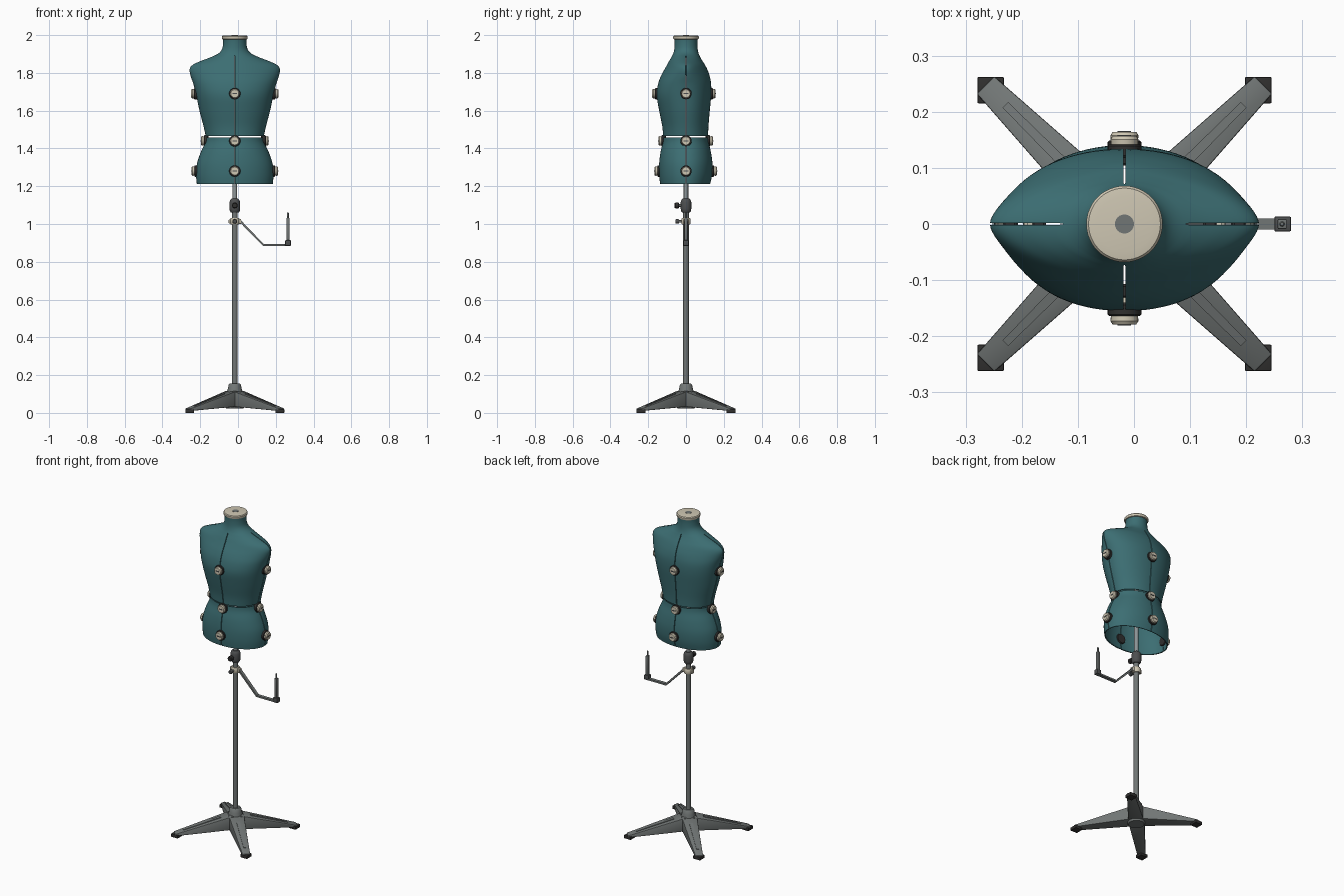
import bpy, bmesh, math
from mathutils import Vector, Matrix

if "Cube" in bpy.data.objects:
    bpy.data.objects.remove(bpy.data.objects["Cube"])

CX = -0.017  # the stand axis sits slightly left of centre


def material(name, rgb):
    m = bpy.data.materials.new(name)
    m.diffuse_color = (*rgb, 1)
    m.use_nodes = True
    m.node_tree.nodes["Principled BSDF"].inputs["Base Color"].default_value = m.diffuse_color
    return m


TEAL = material("teal fabric", (0.045, 0.155, 0.17))
CREAM = material("cream plastic", (0.62, 0.57, 0.45))
GREY = material("grey metal", (0.165, 0.18, 0.177))
LIGHT = material("light metal", (0.27, 0.30, 0.31))
DARK = material("dark grey plastic", (0.075, 0.078, 0.08))
BLACK = material("black rubber", (0.03, 0.029, 0.028))


def finish(name, verts, faces, mat, solid=0, bevel=0, fix=True):
    me = bpy.data.meshes.new(name)
    me.from_pydata([tuple(v) for v in verts], [], faces)
    if fix:
        bm = bmesh.new()
        bm.from_mesh(me)
        bmesh.ops.recalc_face_normals(bm, faces=bm.faces)
        bm.to_mesh(me)
        bm.free()
    me.materials.append(mat)
    ob = bpy.data.objects.new(name, me)
    bpy.context.collection.objects.link(ob)
    bpy.ops.object.select_all(action='DESELECT')
    ob.select_set(True)
    bpy.context.view_layer.objects.active = ob
    if solid:
        mod = ob.modifiers.new("thickness", 'SOLIDIFY')
        mod.thickness, mod.offset = solid, -1
        bpy.ops.object.modifier_apply(modifier=mod.name)
    if bevel:
        mod = ob.modifiers.new("soft edges", 'BEVEL')
        mod.width, mod.segments = bevel, 2
        bpy.ops.object.modifier_apply(modifier=mod.name)
    bpy.ops.object.shade_smooth_by_angle(angle=math.radians(35))
    return ob


def lathe(name, profile, mat, origin=(0, 0, 0), axis=(0, 0, 1), seg=32):
    """Closed solid turned from (radius, height) pairs, capped at both ends."""
    rot = Vector((0, 0, 1)).rotation_difference(Vector(axis)).to_matrix()
    verts = [rot @ Vector((r * math.cos(2 * math.pi * i / seg),
                           r * math.sin(2 * math.pi * i / seg), h)) + Vector(origin)
             for r, h in profile for i in range(seg)]
    n = len(profile)
    faces = [(k * seg + i, k * seg + (i + 1) % seg, (k + 1) * seg + (i + 1) % seg, (k + 1) * seg + i)
             for k in range(n - 1) for i in range(seg)]
    faces += [tuple(range(seg)), tuple(range((n - 1) * seg, n * seg))]
    return finish(name, verts, faces, mat)


HEXA = [(0, 1, 2, 3), (4, 5, 6, 7), (0, 1, 5, 4), (1, 2, 6, 5), (2, 3, 7, 6), (3, 0, 4, 7)]


def box(name, c, size, mat, bevel=0):
    verts = [Vector(c) + Vector((sx * size[0], sy * size[1], sz * size[2])) / 2
             for sz in (-1, 1) for sx, sy in ((-1, -1), (1, -1), (1, 1), (-1, 1))]
    return finish(name, verts, HEXA, mat, bevel=bevel)


def taper(name, a, b, angle, mat, bevel=0):
    """Bar along a direction; each end is (radius, half width, bottom, top)."""
    rot = Matrix.Rotation(angle, 3, 'Z')
    verts = [rot @ Vector((r, s * w, z)) + Vector((CX, 0, 0))
             for r, w, lo, hi in (a, b) for s, z in ((-1, lo), (1, lo), (1, hi), (-1, hi))]
    return finish(name, verts, HEXA, mat, bevel=bevel)


# ---- torso shell: rows of (z, half width, front depth, back depth, roundness)
LOWER = [(1.212, .201, .137, .128, 2.0), (1.26, .205, .142, .138, 2.0), (1.32, .200, .142, .140, 2.0),
         (1.38, .180, .135, .132, 2.0), (1.43, .157, .123, .120, 2.0), (1.459, .152, .120, .116, 2.0)]
UPPER = [(1.466, .154, .121, .117, 2.0), (1.52, .166, .126, .119, 2.0), (1.60, .187, .142, .126, 2.05),
         (1.68, .204, .155, .133, 2.1), (1.74, .219, .148, .133, 2.0), (1.785, .234, .132, .125, 1.75),
         (1.82, .239, .113, .112, 1.6), (1.843, .222, .100, .100, 1.6), (1.862, .182, .090, .088, 1.65),
         (1.882, .130, .078, .076, 1.8), (1.902, .088, .068, .067, 2.0), (1.925, .068, .062, .062, 2.0),
         (1.955, .062, .060, .060, 2.0), (1.982, .062, .061, .061, 2.0)]


def smooth_rows(rows, steps=4):
    out = []
    for i in range(len(rows) - 1):
        p = [rows[max(i - 1, 0)], rows[i], rows[i + 1], rows[min(i + 2, len(rows) - 1)]]
        for s in range(steps):
            t = s / steps
            out.append([0.5 * (2 * b + (c - a) * t + (2 * a - 5 * b + 4 * c - d) * t * t
                               + (3 * b - a - 3 * c + d) * t ** 3) for a, b, c, d in zip(*p)])
    return out + [rows[-1]]


def panel(name, rows, sx, sy, n=20):
    rows = smooth_rows(rows)
    verts, faces = [], []
    for z, hx, front, back, power in rows:
        gap = 0.002 if z < 1.89 else 0
        hy = front if sy < 0 else back
        for j in range(n + 1):
            t = math.pi / 2 * j / n
            c, s = max(math.cos(t), 0) ** (2 / power), math.sin(t) ** (2 / power)
            verts.append((CX + sx * (gap + (hx - gap) * c), sy * (gap + (hy - gap) * s), z))
    for k in range(len(rows) - 1):
        for j in range(n):
            a = k * (n + 1) + j
            f = (a, a + 1, a + n + 2, a + n + 1)
            faces.append(f if sx * sy > 0 else f[::-1])
    finish(name, verts, faces, TEAL, solid=0.006, fix=False)


for sx, side in ((-1, "left"), (1, "right")):
    for sy, face in ((-1, "front"), (1, "back")):
        panel(f"hip_panel_{face}_{side}", LOWER, sx, sy)
        panel(f"chest_panel_{face}_{side}", UPPER, sx, sy)

# ---- adjuster dials over the four vertical seams
for z, hx, front, back in ((1.69, .206, .154, .132), (1.44, .154, .121, .118), (1.28, .204, .142, .139)):
    for d, dist in (((-1, 0), hx), ((1, 0), hx), ((0, -1), front), ((0, 1), back)):
        axis = Vector((*d, 0))
        o = Vector((CX, 0, z)) + axis * dist
        lathe("dial_wheel", [(.027, -.014), (.030, -.010), (.030, .007), (.027, .010)], BLACK, o, axis, 24)
        lathe("dial_cap", [(.024, .008), (.025, .019), (.021, .025)], CREAM, o, axis, 24)
        size = (.004, .024, .006) if d[0] else (.024, .004, .006)
        box("dial_slot", o + axis * .0245, size, DARK)

# ---- neck cap and centre pole
lathe("neck_cap", [(.060, 1.976), (.066, 1.979), (.068, 1.984), (.068, 1.992), (.064, 1.997), (.050, 1.999)],
      CREAM, (CX, 0, 0), seg=48)
lathe("upper_rod", [(.012, 1.10), (.012, 1.975)], LIGHT, (CX, 0, 0), seg=24)
lathe("rod_tip", [(.017, 1.97), (.017, 2.0)], GREY, (CX, 0, 0), seg=24)
lathe("lower_pole", [(.015, .10), (.015, 1.08)], GREY, (CX, 0, 0), seg=24)

# ---- height clamp with knob
lathe("height_clamp", [(.020, 1.06), (.026, 1.068), (.028, 1.08), (.028, 1.115), (.024, 1.128), (.017, 1.134)],
      DARK, (CX, 0, 0))
lathe("clamp_screw", [(.007, .02), (.007, .04)], GREY, (CX, 0, 1.098), (0, -1, 0), 16)
lathe("clamp_knob", [(.012, .036), (.015, .040), (.015, .056), (.012, .060)], BLACK, (CX, 0, 1.098), (0, -1, 0), 16)

# ---- hem marker: collar, bent arm and upright
lathe("marker_collar", [(.022, .998), (.025, 1.003), (.025, 1.026), (.022, 1.031)], CREAM, (CX, 0, 0))
box("collar_lug", (CX + .022, 0, 1.014), (.024, .024, .026), CREAM, .003)
box("collar_back_lug", (CX - .024, 0, 1.014), (.016, .02, .022), CREAM, .003)
lathe("collar_screw", [(.006, .02), (.006, .042)], GREY, (CX, 0, 1.014), (0, -1, 0), 16)
lathe("collar_knob", [(.011, .038), (.012, .042), (.012, .052), (.010, .056)], DARK, (CX, 0, 1.014), (0, -1, 0), 16)
path = [(.012, 1.015), (.134, .889), (.275, .889)]
arm_v, arm_f = [], []
for (x, z), (nx, nz) in zip(path, ((.004, .004), (.002, .005), (0, .005))):
    arm_v += [(x - nx, -.010, z - nz), (x - nx, .010, z - nz), (x + nx, .010, z + nz), (x + nx, -.010, z + nz)]
for k in (0, 4):
    arm_f += [(k + i, k + (i + 1) % 4, k + 4 + (i + 1) % 4, k + 4 + i) for i in range(4)]
finish("marker_arm", arm_v, arm_f + [(0, 1, 2, 3), (8, 9, 10, 11)], GREY)
box("marker_block", (.265, 0, .899), (.030, .027, .030), DARK, .003)
box("marker_upright", (.264, 0, .970), (.016, .018, .125), GREY, .002)
lathe("marker_pin", [(.005, 1.02), (.005, 1.058), (.003, 1.062)], GREY, (.264, 0, 0), seg=12)

# ---- four-legged base
lathe("base_hub", [(.044, .022), (.050, .030), (.052, .060), (.047, .095), (.036, .130), (.032, .150), (.026, .156)],
      GREY, (CX, 0, 0))
for q in range(4):
    ang = math.pi / 4 + q * math.pi / 2
    taper("leg", (.02, .044, .034, .118), (.350, .022, .010, .023), ang, GREY, .003)
    taper("leg_rib", (.085, .010, .060, .1035), (.300, .007, .020, .0405), ang, GREY)
    sx, sy = math.copysign(1, math.cos(ang)), math.copysign(1, math.sin(ang))
    box("foot_pad", (CX + sx * .2385, sy * .2385, .0095), (.047, .047, .019), BLACK, .002)
